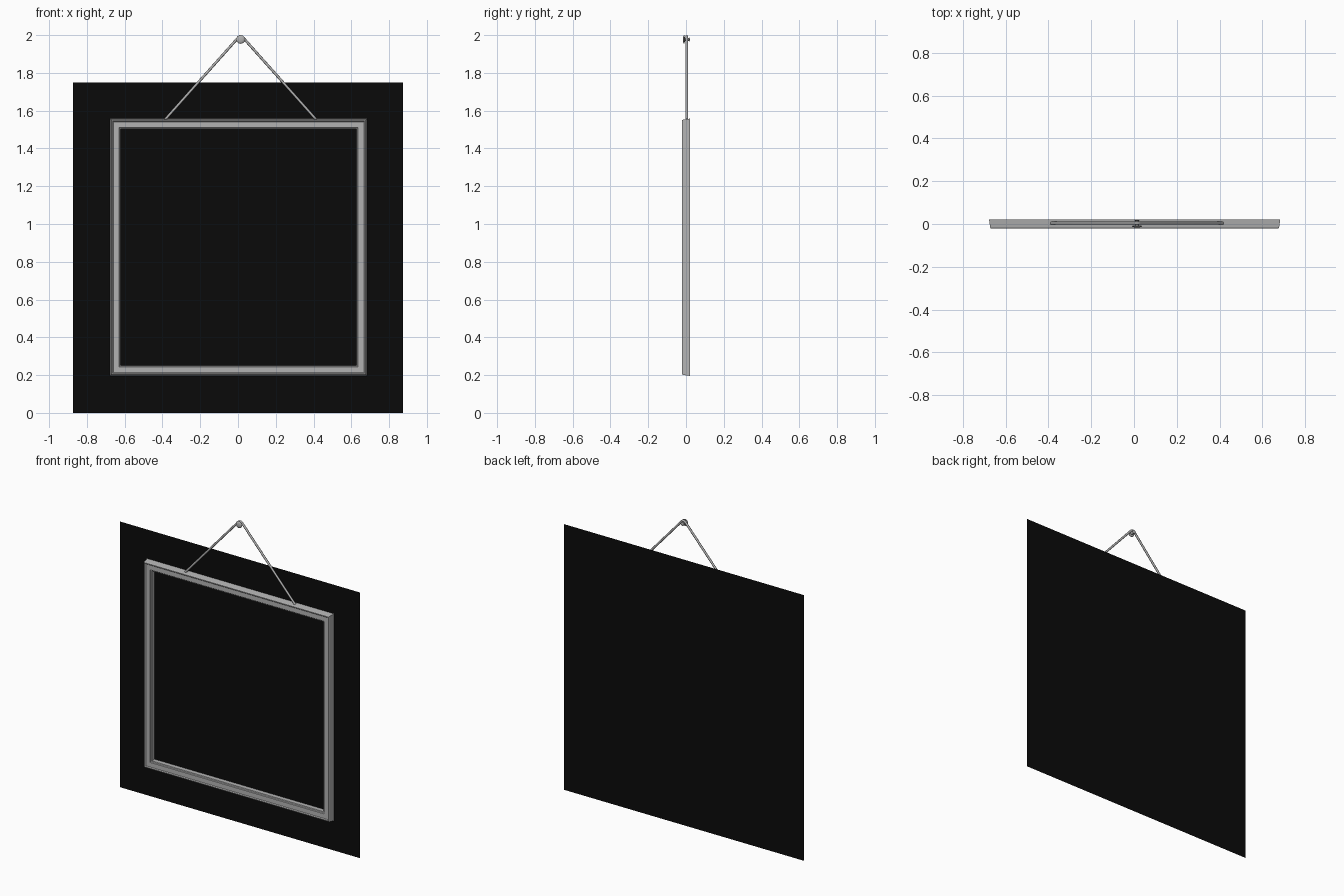
import bpy, bmesh, math
from mathutils import Matrix

if "Cube" in bpy.data.objects:
    bpy.data.objects.remove(bpy.data.objects["Cube"])


def material(name, value):
    m = bpy.data.materials.new(name)
    m.diffuse_color = (value, value, value, 1)
    m.use_nodes = True
    m.node_tree.nodes["Principled BSDF"].inputs["Base Color"].default_value = m.diffuse_color
    return m


GREY = material("grey", 0.45)
BLACK = material("black", 0.003)


def finish(name, bm, mat, smooth=False):
    me = bpy.data.meshes.new(name)
    bm.to_mesh(me)
    bm.free()
    me.materials.append(mat)
    for p in me.polygons:
        p.use_smooth = smooth
    ob = bpy.data.objects.new(name, me)
    bpy.context.collection.objects.link(ob)
    return ob


# black backing panel: one flat sheet facing forward
bm = bmesh.new()
bm.faces.new([bm.verts.new((x, 0.022, z)) for x, z in
              ((-0.873, 0), (0.873, 0), (0.873, 1.748), (-0.873, 1.748))])
finish("backing_panel", bm, BLACK)

# mitred frame: (inset from outer edge, y) moulding profile run round a rectangle
X0, X1, Z0, Z1 = -0.677, 0.683, 0.196, 1.558
profile = [(0, 0.021), (0.005, -0.015), (0.008, -0.021), (0.012, -0.021),
           (0.017, -0.016), (0.047, -0.016), (0.050, -0.010),
           (0.056, -0.008), (0.056, 0.021)]
bm = bmesh.new()
rings = []
for d, y in profile:
    rings.append([bm.verts.new(c) for c in (
        (X0 + d, y, Z0 + d), (X1 - d, y, Z0 + d),
        (X1 - d, y, Z1 - d), (X0 + d, y, Z1 - d))])
for a, b in zip(rings, rings[1:]):
    for i in range(4):
        j = (i + 1) % 4
        bm.faces.new((a[i], a[j], b[j], b[i]))
bmesh.ops.recalc_face_normals(bm, faces=bm.faces)
finish("frame", bm, GREY)

# nail: lathed profile (radius, y) about the y axis
NX, NZ = 0.014, 1.977
nail = [(0, -0.017), (0.012, -0.016), (0.020, -0.0135), (0.023, -0.010),
        (0.022, -0.008), (0.009, -0.006), (0.009, 0.015), (0.012, 0.018), (0, 0.021)]
bm = bmesh.new()
verts = [bm.verts.new((r, y, 0)) for r, y in nail]
edges = [bm.edges.new(p) for p in zip(verts, verts[1:])]
bmesh.ops.spin(bm, geom=verts + edges, cent=(0, 0, 0), axis=(0, 1, 0),
               angle=math.tau, steps=20)
bmesh.ops.remove_doubles(bm, verts=bm.verts, dist=0.0001)
bmesh.ops.recalc_face_normals(bm, faces=bm.faces)
bmesh.ops.transform(bm, matrix=Matrix.Translation((NX, 0, NZ)), verts=bm.verts)
nail_ob = finish("nail", bm, GREY, True)
bpy.context.view_layer.objects.active = nail_ob
nail_ob.select_set(True)
bpy.ops.object.shade_smooth_by_angle(angle=math.radians(40))

# hanging string: straight runs joined by an arc over the nail
R = 0.016
pts = [(-0.386, 1.553)]
for i in range(9):
    a = math.radians(137 - 94 * i / 8)
    pts.append((NX + R * math.cos(a), NZ + R * math.sin(a)))
pts.append((0.414, 1.553))
cu = bpy.data.curves.new("hanging_string", 'CURVE')
cu.dimensions = '3D'
cu.bevel_depth = 0.007
cu.bevel_resolution = 2
cu.use_fill_caps = True
sp = cu.splines.new('POLY')
sp.points.add(len(pts) - 1)
for p, (x, z) in zip(sp.points, pts):
    p.co = (x, 0.004, z, 1)
cu.materials.append(GREY)
bpy.context.collection.objects.link(bpy.data.objects.new("hanging_string", cu))
